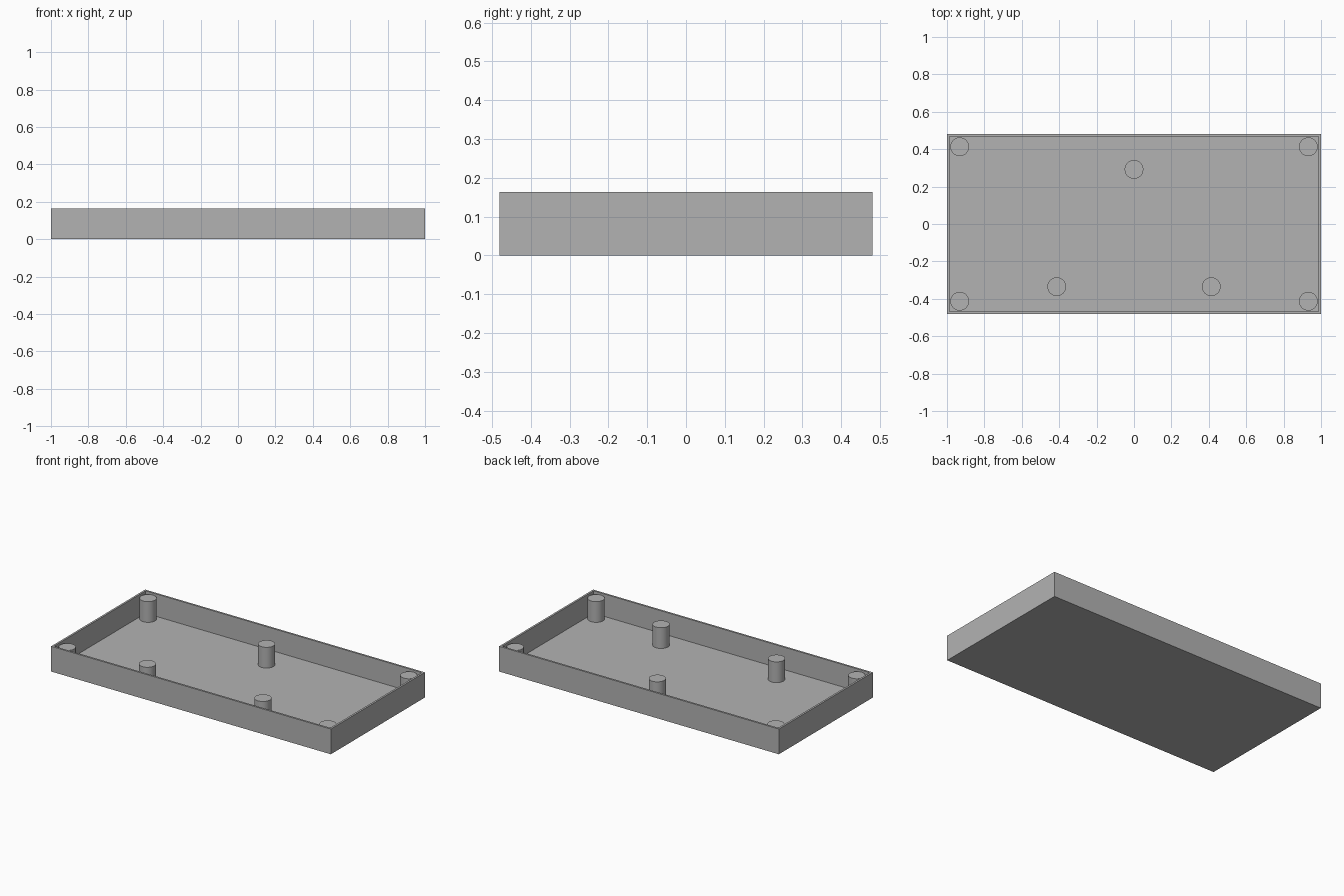
import bpy, bmesh
from mathutils import Matrix

cube = bpy.data.objects.get("Cube")
if cube:
    bpy.data.objects.remove(cube, do_unlink=True)

HX, HY, HEIGHT = 1.0, 0.48, 0.163
WALL, FLOOR = 0.018, 0.018
POST_R, POST_TOP = 0.05, 0.152

grey = bpy.data.materials.new("plain grey")
grey.use_nodes = True
colour = (0.45, 0.45, 0.45, 1)
grey.diffuse_color = colour
grey.node_tree.nodes["Principled BSDF"].inputs["Base Color"].default_value = colour


def finish(name, bm):
    mesh = bpy.data.meshes.new(name)
    bm.to_mesh(mesh)
    bm.free()
    mesh.materials.append(grey)
    obj = bpy.data.objects.new(name, mesh)
    bpy.context.collection.objects.link(obj)
    return obj


# Open tray: a box whose top is inset to the rim and pushed down to the floor
bm = bmesh.new()
bmesh.ops.create_cube(bm, size=1, matrix=Matrix.Translation((0, 0, HEIGHT / 2))
                      @ Matrix.Diagonal((2 * HX, 2 * HY, HEIGHT, 1)))
bm.normal_update()
top = max(bm.faces, key=lambda f: f.normal.z)
bmesh.ops.inset_region(bm, faces=[top], thickness=WALL)
well = bmesh.ops.extrude_discrete_faces(bm, faces=[top])["faces"][0]
bmesh.ops.translate(bm, verts=well.verts, vec=(0, 0, FLOOR - HEIGHT))
bmesh.ops.recalc_face_normals(bm, faces=bm.faces)
finish("tray", bm)


# Round posts standing on the floor
def post(name, x, y):
    bm = bmesh.new()
    depth = POST_TOP - FLOOR / 2
    bmesh.ops.create_cone(bm, cap_ends=True, segments=48, radius1=POST_R, radius2=POST_R,
                          depth=depth, matrix=Matrix.Translation((x, y, POST_TOP - depth / 2)))
    for f in bm.faces:
        f.smooth = abs(f.normal.z) < 0.5
    for e in bm.edges:
        e.smooth = all(f.smooth for f in e.link_faces)
    finish(name, bm)


for side, sx in (("left", 1), ("right", -1)):
    post(f"front_{side}_corner_post", sx * 0.932, -0.413)
    post(f"back_{side}_corner_post", sx * 0.932, 0.413)
    post(f"front_{side}_inner_post", sx * 0.413, -0.335)
post("back_middle_post", 0, 0.292)
